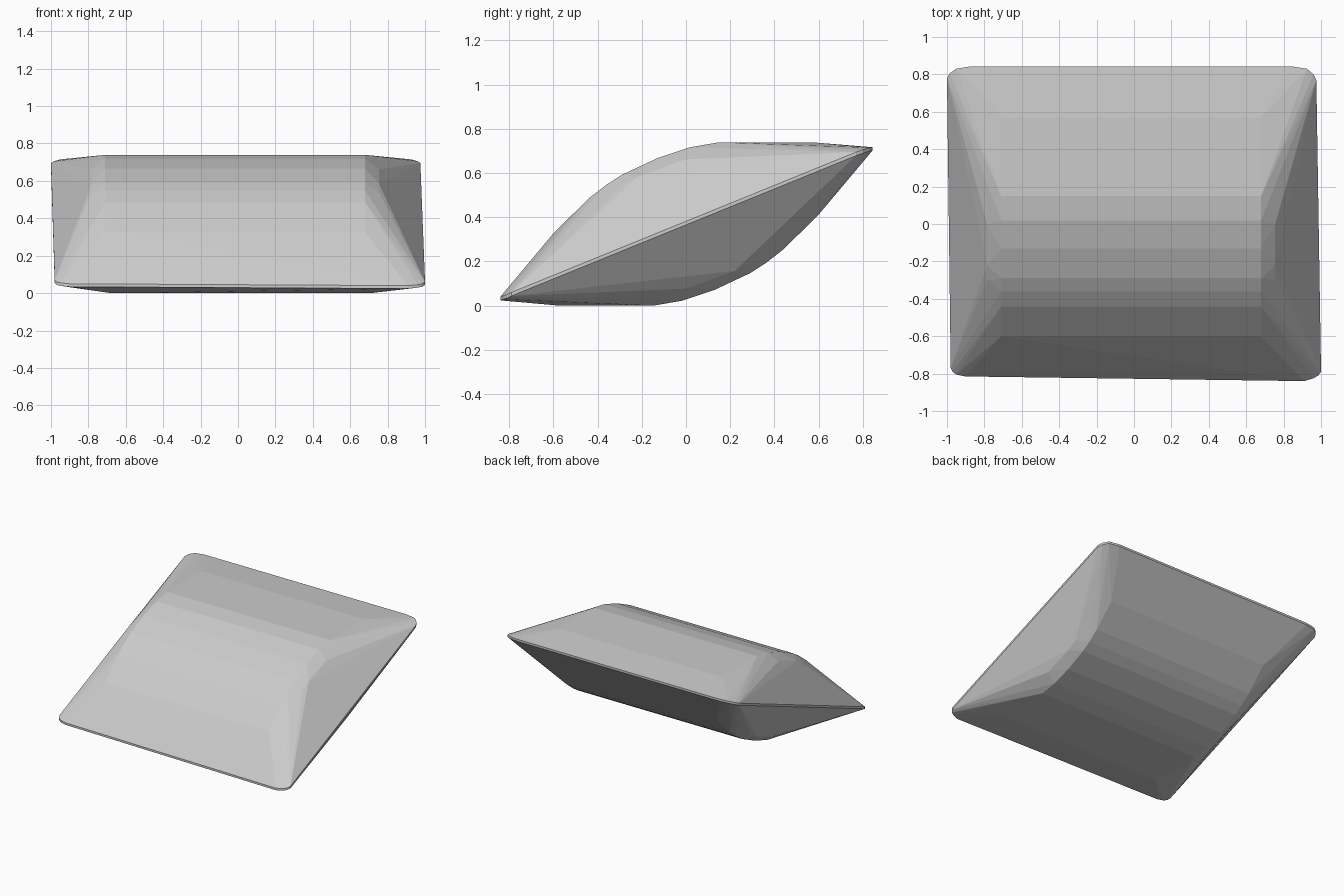
import bpy, bmesh

if "Cube" in bpy.data.objects:
    bpy.data.objects.remove(bpy.data.objects["Cube"])

H = 0.745  # total height; the underside is the top turned about the centre

# Crown profile (y, z) running front to back, with full width
inner = [(-0.6, 0.33), (-0.44, 0.488), (-0.36, 0.55), (-0.29, 0.595),
         (-0.13, 0.67), (0.02, 0.72), (0.15, 0.742), (0.57, 0.742)]
# Softened shoulder where the crown meets the slanted ends
shoulder = [(-0.30, 0.54), (-0.22, 0.585), (-0.12, 0.62), (0.0, 0.665)]

# Thin rounded rim corners (x, y, z)
rim = [(-1.0, 0.78, 0.69), (-0.985, 0.805, 0.70), (-0.95, 0.83, 0.71), (-0.87, 0.843, 0.712),
       (0.975, 0.77, 0.69), (0.96, 0.80, 0.70), (0.925, 0.83, 0.71), (0.84, 0.843, 0.712),
       (-0.98, -0.77, 0.065), (-0.97, -0.79, 0.055), (-0.95, -0.805, 0.05), (-0.90, -0.815, 0.045),
       (1.0, -0.79, 0.055), (0.985, -0.81, 0.045), (0.96, -0.825, 0.04), (0.91, -0.84, 0.035)]

pts = [(x, y, z + d) for x, y, z in rim for d in (-0.008, 0.008)]
half = [(x, y, z) for y, z in inner for x in (-0.71, 0.68)]
half += [(x, y, z) for y, z in shoulder for x in (-0.785, 0.755)]
pts += half + [(-x, -y, H - z) for x, y, z in half]

# Wrap the profiles and rim into one closed cushion
bm = bmesh.new()
for p in pts:
    bm.verts.new(p)
res = bmesh.ops.convex_hull(bm, input=bm.verts[:])
bmesh.ops.delete(bm, geom=[v for v in bm.verts if not v.link_faces], context='VERTS')
bmesh.ops.dissolve_limit(bm, angle_limit=0.02, verts=bm.verts[:], edges=bm.edges[:])
bmesh.ops.recalc_face_normals(bm, faces=bm.faces[:])

# Stand it on the floor
low = min(v.co.z for v in bm.verts)
bmesh.ops.translate(bm, verts=bm.verts[:], vec=(0, 0, -low))

mesh = bpy.data.meshes.new("cushion")
bm.to_mesh(mesh)
bm.free()
cushion = bpy.data.objects.new("cushion", mesh)
bpy.context.collection.objects.link(cushion)
